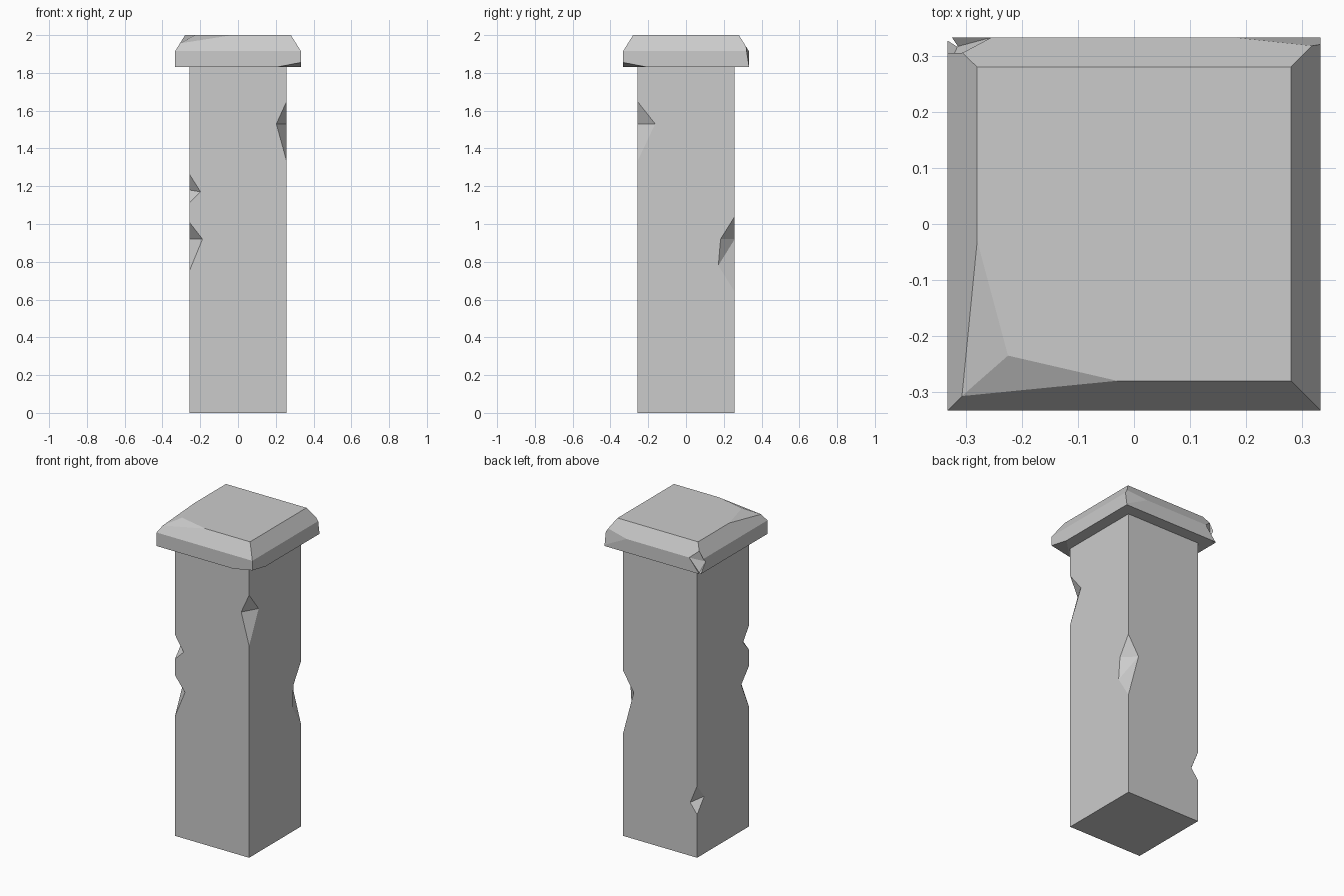
import bpy, bmesh
from mathutils import Vector

if "Cube" in bpy.data.objects:
    bpy.data.objects.remove(bpy.data.objects["Cube"])

S = 0.258   # shaft half width
C = 0.333   # cap half width


def rehull(bm):
    res = bmesh.ops.convex_hull(bm, input=bm.verts[:])
    junk = {g for g in res["geom_interior"] + res["geom_unused"]
            if isinstance(g, bmesh.types.BMVert)}
    bmesh.ops.delete(bm, geom=list(junk), context='VERTS')
    bmesh.ops.dissolve_limit(bm, angle_limit=0.002, verts=bm.verts[:], edges=bm.edges[:])
    bmesh.ops.recalc_face_normals(bm, faces=bm.faces[:])


def hull_object(name, points, cuts=()):
    """Convex solid around the points, sliced by planes through three points."""
    bm = bmesh.new()
    for p in points:
        bm.verts.new(p)
    rehull(bm)
    mid = sum((v.co for v in bm.verts), Vector()) / len(bm.verts)
    for cut in cuts:
        a, b, c = map(Vector, cut)
        n = (b - a).cross(c - a).normalized()
        if n.dot(mid - a) > 0:
            n = -n
        bmesh.ops.bisect_plane(bm, geom=bm.verts[:] + bm.edges[:] + bm.faces[:], dist=1e-5,
                               plane_co=a, plane_no=n, clear_outer=True)
        rehull(bm)
    mesh = bpy.data.meshes.new(name)
    bm.to_mesh(mesh)
    bm.free()
    ob = bpy.data.objects.new(name, mesh)
    bpy.context.collection.objects.link(ob)
    return ob


def chip(target, points):
    """Subtract a convex chip, then apply and remove the cutter."""
    cutter = hull_object("chip_cutter", points)
    cutter.hide_render = True
    m = target.modifiers.new("chip", 'BOOLEAN')
    m.operation, m.solver, m.object = 'DIFFERENCE', 'EXACT', cutter
    bpy.context.view_layer.objects.active = target
    bpy.ops.object.modifier_apply(modifier=m.name)
    bpy.data.objects.remove(cutter)


def square(h, z):
    return [(x, y, z) for x in (-h, h) for y in (-h, h)]


# Shaft
shaft = hull_object("post_shaft", square(S, 0) + square(S, 1.84))

# Edge chips: corner signs, top z, bottom z, [(inset, z) on y face], [(inset, z) on x face]
chips = [
    (1, -1, 1.65, 1.33, [(0.055, 1.53)], [(0.095, 1.53)]),
    (-1, -1, 1.265, 1.11, [(0.06, 1.17)], [(0.06, 1.18)]),
    (-1, -1, 1.01, 0.75, [(0.07, 0.92)], [(0.078, 0.92)]),
    (1, 1, 1.04, 0.64, [(0.075, 0.92)], [(0.075, 0.92), (0.087, 0.78)]),
    (-1, 1, 0.45, 0.27, [(0.048, 0.335)], [(0.07, 0.36)]),
]
for sx, sy, top, bot, on_y, on_x in chips:
    pts = [(sx * S, sy * S, top), (sx * S, sy * S, bot),
           (sx * S * 1.3, sy * S * 1.3, (top + bot) / 2)]
    pts += [(sx * (S - d), sy * S, z) for d, z in on_y]
    pts += [(sx * S, sy * (S - d), z) for d, z in on_x]
    chip(shaft, pts)

# Cap with bevelled top and planar broken corners
inner, hip = (-0.225, -0.235, 2.0), (-0.306, -0.306, 1.957)
cap = hull_object("post_cap", square(C, 1.83) + square(C, 1.915) + square(0.28, 2.0), [
    (inner, hip, (-0.03, -0.28, 2.0)),
    (inner, hip, (-0.28, -0.03, 2.0)),
    ((0.2, -C, 1.83), (C, -0.2, 1.83), (C, -C, 1.855)),
    ((0.18, C, 1.915), (0.318, 0.318, 1.94), (C, C, 1.838)),
])
# Notched back left cap corner
chip(cap, [(-0.305, 0.305, 1.959), (-0.255, C, 1.915), (-0.295, C, 1.88),
           (-C, 0.28, 1.89), (-0.315, 0.317, 1.829),
           (-0.45, 0.45, 1.88), (-0.36, 0.36, 1.81)])
